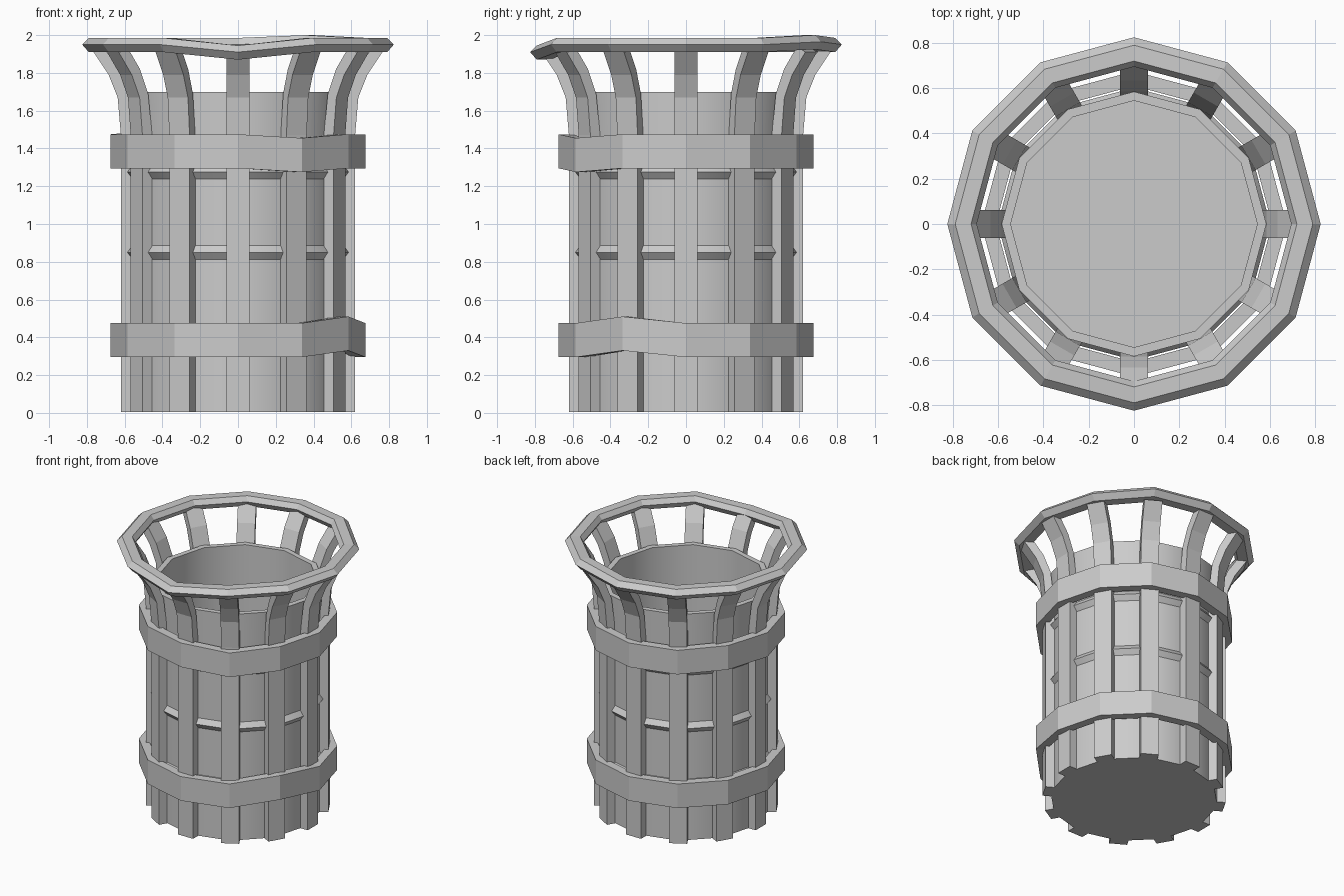
import bpy, bmesh, math

SIDES = 12

old = bpy.data.objects.get("Cube")
if old:
    bpy.data.objects.remove(old, do_unlink=True)

metal = bpy.data.materials.new("light_grey_metal")
metal.use_nodes = True
grey = (0.6, 0.6, 0.6, 1.0)
metal.diffuse_color = grey
metal.node_tree.nodes["Principled BSDF"].inputs["Base Color"].default_value = grey


def make_object(name, bm):
    bmesh.ops.recalc_face_normals(bm, faces=bm.faces)
    mesh = bpy.data.meshes.new(name)
    bm.to_mesh(mesh)
    bm.free()
    mesh.materials.append(metal)
    obj = bpy.data.objects.new(name, mesh)
    bpy.context.scene.collection.objects.link(obj)
    return obj


def lathe(name, profile, closed=True, bends=None):
    """Turn a (radius, z) profile; bends maps degrees to a height shift."""
    bends = bends or {}
    bm = bmesh.new()
    rings = []
    for i in range(SIDES):
        deg = i * 360 // SIDES
        a = math.radians(deg)
        shift = bends.get(deg, 0)
        rings.append([bm.verts.new((r * math.cos(a), r * math.sin(a), z + shift))
                      for r, z in profile])
    n = len(profile)
    for i in range(SIDES):
        p, q = rings[i], rings[(i + 1) % SIDES]
        for j in range(n if closed else n - 1):
            k = (j + 1) % n
            bm.faces.new((p[j], q[j], q[k], p[k]))
    if not closed:
        # caps: underside and inside floor
        bm.faces.new([ring[0] for ring in rings])
        bm.faces.new([ring[-1] for ring in rings])
    return make_object(name, bm)


# Inner bin with three raised ribs and a hollow inside
wall, base = 0.575, 0.005
outline = [(wall, base)]
for k in (1, 2, 3):
    z = k * 0.425
    outline += [(wall, z - 0.037), (wall + 0.027, z), (wall, z + 0.037)]
outline += [(0.585, 1.7), (0.545, 1.7), (0.545, 0.05)]
bin_body = lathe("bin_body", outline, closed=False)
bpy.context.view_layer.objects.active = bin_body
bin_body.select_set(True)
bpy.ops.object.shade_smooth_by_angle(angle=math.radians(31))
bin_body.select_set(False)

# Two hoops, each with a slightly knocked corner
for name, z, bends in (("lower_hoop", 0.295, {330: 0.035}),
                       ("upper_hoop", 1.295, {300: -0.02, 150: 0.008})):
    lathe(name, [(0.61, z), (0.675, z), (0.675, z + 0.18), (0.61, z + 0.18)],
          bends=bends)

# Flared top rim with a six-sided section
lathe("top_rim", [(0.825, 1.95), (0.79, 1.985), (0.72, 1.985),
                  (0.695, 1.95), (0.72, 1.91), (0.79, 1.91)],
      bends={270: -0.04, 60: 0.015})

# Upright slats that bend outward to the rim: (inner radius, outer radius, z in, z out)
stations = [(0.56, 0.62, base, base), (0.56, 0.62, 1.47, 1.47),
            (0.585, 0.637, 1.69, 1.67), (0.635, 0.685, 1.82, 1.79),
            (0.715, 0.765, 1.94, 1.91)]
half = 0.062
for i in range(SIDES):
    a = math.radians(i * 360 / SIDES)
    c, s = math.cos(a), math.sin(a)
    bm = bmesh.new()
    loops = []
    for r_in, r_out, z_in, z_out in stations:
        corners = ((r_in, -half, z_in), (r_out, -half, z_out),
                   (r_out, half, z_out), (r_in, half, z_in))
        loops.append([bm.verts.new((r * c - t * s, r * s + t * c, z))
                      for r, t, z in corners])
    for low, high in zip(loops, loops[1:]):
        for j in range(4):
            k = (j + 1) % 4
            bm.faces.new((low[j], low[k], high[k], high[j]))
    bm.faces.new(loops[0])
    bm.faces.new(loops[-1])
    make_object(f"slat_{i + 1}", bm)
